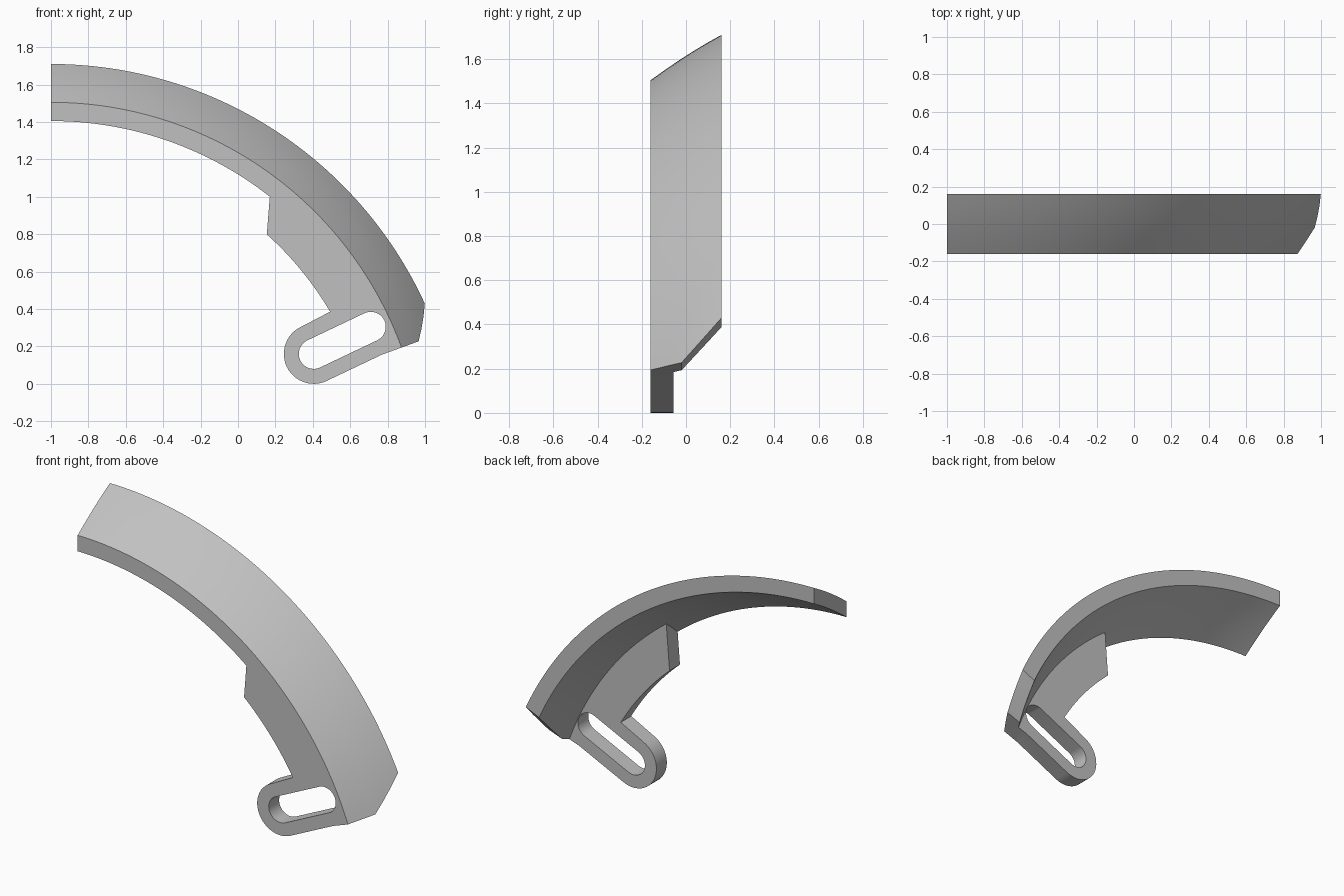
import bpy, bmesh
from math import sin, cos, radians

# Remove the default cube
cube = bpy.data.objects.get("Cube")
if cube:
    bpy.data.objects.remove(cube, do_unlink=True)

CX, CZ = -1.0, -0.49          # axis of the curved band
HALF = 0.16                   # half the band width
WALL = 0.1                    # band thickness

grey = bpy.data.materials.new("plain grey")
grey.use_nodes = True
colour = (0.53, 0.53, 0.53, 1)
grey.diffuse_color = colour
grey.node_tree.nodes["Principled BSDF"].inputs["Base Color"].default_value = colour


def finish(name, bm):
    bmesh.ops.recalc_face_normals(bm, faces=bm.faces)
    mesh = bpy.data.meshes.new(name)
    bm.to_mesh(mesh)
    bm.free()
    mesh.materials.append(grey)
    obj = bpy.data.objects.new(name, mesh)
    bpy.context.collection.objects.link(obj)
    return obj


def arc(cx, cz, r, start, end, n):
    angles = [radians(start + (end - start) * i / n) for i in range(n + 1)]
    return [(cx + r * cos(a), cz + r * sin(a)) for a in angles]


def prism(name, outline, y0, y1):
    bm = bmesh.new()
    front = bm.faces.new([bm.verts.new((x, y0, z)) for x, z in outline])
    back = bmesh.ops.extrude_face_region(bm, geom=[front])["geom"]
    moved = [v for v in back if isinstance(v, bmesh.types.BMVert)]
    bmesh.ops.translate(bm, verts=moved, vec=(0, y1 - y0, 0))
    return finish(name, bm)


def combine(target, tool, operation):
    mod = target.modifiers.new(operation.lower(), 'BOOLEAN')
    mod.operation, mod.solver, mod.object = operation, 'EXACT', tool
    bpy.context.view_layer.objects.active = target
    bpy.ops.object.modifier_apply(modifier=mod.name)
    bpy.data.objects.remove(tool, do_unlink=True)


# Curved band: flared section swept around the axis, with a bevelled lower end
def outer_radius(y):
    return 2.0975 + 0.64 * y + 0.008 * (1 - (y / HALF) ** 2)


def end_angle(y):
    return 20.05 + max(0, y + 0.02) * 4.65 / 0.18


stations = [-HALF, -0.09, -0.02, 0.04, 0.1, HALF]
section = [(y, outer_radius(y)) for y in stations]
section += [(y, outer_radius(y) - WALL) for y in reversed(stations)]
STEPS = 64
bm = bmesh.new()
rings = []
for i in range(STEPS + 1):
    ring = []
    for y, r in section:
        a = radians(90 + (end_angle(y) - 90) * i / STEPS)
        ring.append(bm.verts.new((CX + r * cos(a), y, CZ + r * sin(a))))
    rings.append(ring)
count = len(section)
for a, b in zip(rings, rings[1:]):
    for j in range(count):
        k = (j + 1) % count
        bm.faces.new((a[j], a[k], b[k], b[j]))
for ring in (rings[0], rings[-1]):
    for j in range(len(stations) - 1):
        bm.faces.new((ring[j], ring[j + 1], ring[-2 - j], ring[-1 - j]))
band = finish("curved_band", bm)

# Mounting plate with a rounded lower arm
LEFT, RIGHT = (0.405, 0.16), (0.71, 0.305)
outline = arc(CX, CZ, 1.975, 20.05, 53.4, 24)
outline += arc(CX, CZ, 1.73, 48.16, 30.4, 16)
outline += arc(*LEFT, 0.16, 115.4, 295.4, 24)
outline += [(0.78, 0.161)]
plate = prism("mounting_plate", outline, -HALF, -0.057)
combine(band, plate, 'UNION')

# Long adjustment slot
slot = arc(*LEFT, 0.08, 115.4, 295.4, 20) + arc(*RIGHT, 0.08, -64.6, 115.4, 20)
combine(band, prism("slot_cutter", slot, -0.3, 0), 'DIFFERENCE')

# Smooth the curves, keep the edges crisp
bpy.ops.object.select_all(action='DESELECT')
band.select_set(True)
bpy.context.view_layer.objects.active = band
bpy.ops.object.shade_smooth_by_angle(angle=radians(25))
